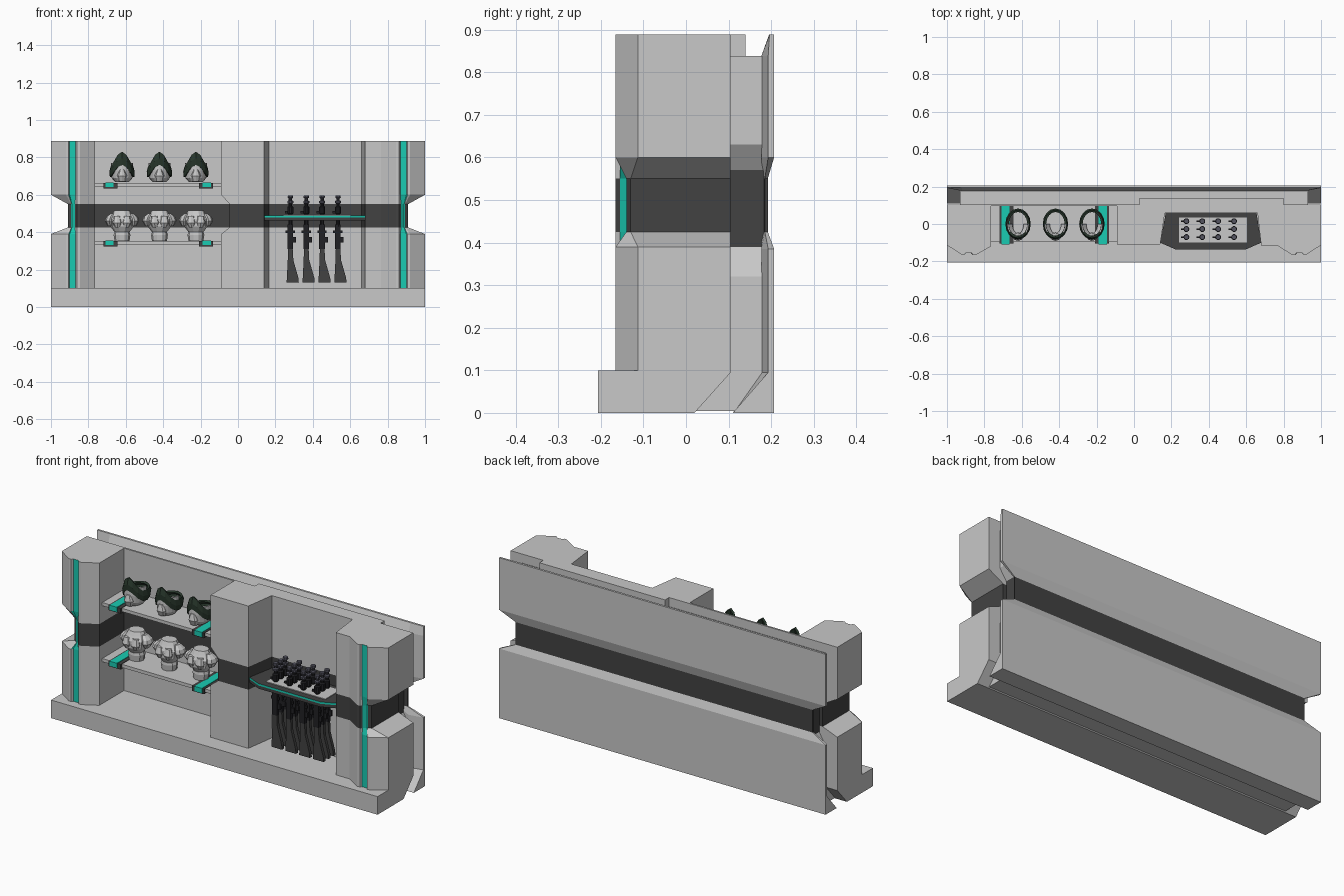
import bpy, bmesh
from math import sin, cos, pi
from mathutils import Vector

if "Cube" in bpy.data.objects:
    bpy.data.objects.remove(bpy.data.objects["Cube"])


def material(name, r, g, b):
    m = bpy.data.materials.new(name)
    m.use_nodes = True
    m.diffuse_color = (r, g, b, 1)
    m.node_tree.nodes["Principled BSDF"].inputs["Base Color"].default_value = (r, g, b, 1)
    return m


GREY = material("light grey panel", .58, .58, .58)
DARK = material("charcoal band", .055, .055, .055)
TEAL = material("teal trim", .01, .6, .45)
GREEN = material("dark green hood", .022, .04, .026)
BLACK = material("gun black", .015, .015, .018)
STEEL = material("blue grey muzzle", .09, .09, .12)


def loft(name, rings, mats, rule=None, wrap=True, cap=True, thick=0):
    """Skin a stack of matching rings; rule(centre, normal) picks the material."""
    bm = bmesh.new()
    rows = [[bm.verts.new(p) for p in ring] for ring in rings]
    n = len(rows[0])
    for a, b in zip(rows, rows[1:]):
        for i in range(n if wrap else n - 1):
            j = (i + 1) % n
            bm.faces.new((a[i], a[j], b[j], b[i]))
    if cap:
        bm.faces.new(rows[0][::-1])
        bm.faces.new(rows[-1])
        bmesh.ops.recalc_face_normals(bm, faces=bm.faces)
    if rule:
        bm.normal_update()
        for f in bm.faces:
            f.material_index = rule(f.calc_center_median(), f.normal)
    me = bpy.data.meshes.new(name)
    bm.to_mesh(me)
    bm.free()
    for m in mats:
        me.materials.append(m)
    ob = bpy.data.objects.new(name, me)
    bpy.context.collection.objects.link(ob)
    if thick:
        mod = ob.modifiers.new("thickness", "SOLIDIFY")
        mod.thickness = thick
    return ob


def flat(points, z):
    return [Vector((x, y, z)) for x, y in points]


def box(name, x0, x1, y0, y1, z0, z1, mat):
    p = [(x0, y0), (x1, y0), (x1, y1), (x0, y1)]
    return loft(name, [flat(p, z0), flat(p, z1)], [mat])


def ellipse(cx, cy, z, rx, ry, n=10):
    return [Vector((cx + rx * cos(2 * pi * i / n), cy + ry * sin(2 * pi * i / n), z)) for i in range(n)]


def lathe(name, profile, mat, x=0, y=0, n=10):
    return loft(name, [ellipse(x, y, z, r, r, n) for r, z in profile], [mat])


def repeat(parts, offsets):
    """Place linked copies of the parts at every offset."""
    for ob in parts:
        for k, off in enumerate(offsets):
            c = ob if k == len(offsets) - 1 else ob.copy()
            if c is not ob:
                bpy.context.collection.objects.link(c)
            c.location = off


def band_rule(low, high):
    return lambda c, n: 1 if low < c.z < high else 0


# Plinth with a sloping rear underside
profile = [(-.207, 0), (.02, 0), (.105, .095), (.105, .1), (-.207, .1)]
loft("plinth", [[Vector((x, y, z)) for y, z in profile] for x in (-1, 1)], [GREY])

# Main body: end pillars, middle pillar and both alcoves in one outline
edge = [(.845, -.165), (.862, -.165), (.868, -.155), (.9, -.155),
        (.906, -.165), (.92, -.165), (1, -.113), (1, .105)]
outline = [(-x, y) for x, y in reversed(edge)]
outline += [(-.765, -.12), (-.765, .095), (-.09, .095), (-.09, -.11), (.14, -.11),
            (.165, .06), (.66, .06), (.68, -.115), (.765, -.115)]
outline += edge + [(.8, .105), (.8, .14), (.03, .14), (.03, .105)]
waist = {1: (.91, -.13), .92: (.893, -.14), .906: (.89, -.14), .9: (.888, -.14), .868: (.872, -.155)}


def pinch(p):
    x, y = p
    if abs(x) in waist:
        wx, wy = waist[abs(x)]
        return (wx if x > 0 else -wx, y if y > 0 else wy)
    return (-.045, y) if x == -.09 else p


def body_rule(c, n):
    if .868 < abs(c.x) < .9 and -.158 < c.y < -.14 and abs(n.z) < .5:
        return 2
    return 1 if .43 < c.z < .545 else 0


narrow = [pinch(p) for p in outline]
levels = [(.1, outline), (.39, outline), (.425, narrow), (.55, narrow), (.6, outline), (.888, outline)]
loft("wall_body", [flat(o, z) for z, o in levels], [GREY, DARK, TEAL], body_rule)


# Core that joins the body to the rear panel
def slab(x, y0, y1):
    return [(-x, y0), (x, y0), (x, y1), (-x, y1)]


core = [(.005, .93, .02, .12), (.095, .93, .1, .19), (.32, .93, .1, .185), (.39, .89, .1, .185),
        (.57, .89, .1, .185), (.63, .93, .1, .185), (.838, .93, .1, .185)]
loft("core", [flat(slab(x, a, b), z) for z, x, a, b in core], [GREY, DARK], band_rule(.4, .56))


# Rear panel with a recessed belt
def panel(x, lip, front, back):
    return [(-x, lip), (-.92 * x, front), (.92 * x, front), (x, lip), (x, back), (-x, back)]


rear = [(0, 1, .11, .11, .207), (.095, 1, .193, .177, .207), (.385, 1, .193, .177, .207),
        (.425, .91, .185, .177, .192), (.55, .91, .185, .177, .192), (.6, 1, .193, .177, .207),
        (.838, 1, .193, .177, .207), (.888, 1, .196, .195, .207)]
loft("rear_panel", [flat(panel(*r[1:]), r[0]) for r in rear], [GREY, DARK], band_rule(.43, .545))

# Display shelves with teal rails
for level, z in (("upper", .66), ("lower", .35)):
    box(level + "_shelf", -.765, -.09, -.095, .096, z - .018, z, GREY)
    for side, s in (("right", -1), ("left", 1)):
        x = -.427 + s * .255
        box(level + "_rail_" + side, x - .037, x + .037, -.105, .096, z - .026, z + .003, DARK)
        a = x + s * .005
        box(level + "_rail_light_" + side, a - .022, a + .022, -.11, .096, z - .02, z + .006, TEAL)

# Helmets: open hood, face mask and breather
N = 16
angles = [2 * pi * i / N for i in range(N)]


def hood_row(t, scale):
    row = []
    for a in angles:
        f = max(0, -sin(a))
        low, high = .695 + .065 * f ** 3 + .025 * max(0, sin(a)), .75 + .08 * f ** 3
        row.append(Vector((.068 * scale * cos(a), .083 * scale * sin(a), low + t * (high - low))))
    return row


hood = loft("helmet_hood", [hood_row(0, .96), hood_row(.5, 1), hood_row(1, .9)], [GREEN],
            cap=False, thick=.012)
front = [pi + pi * i / 10 for i in range(11)]
mask_rows = [(.667, .55, .7), (.69, .85, .86), (.73, .92, .92), (.77, .88, .9)]
mask = loft("helmet_mask", [[Vector((.066 * a * cos(t), .083 * b * sin(t), z)) for t in front]
                            for z, a, b in mask_rows], [GREY], wrap=False, cap=False, thick=.008)
breather = loft("helmet_breather", [ellipse(0, -.062, .672, .02, .016, 8),
                                    ellipse(0, -.07, .7, .027, .02, 8),
                                    ellipse(0, -.072, .735, .012, .01, 8)], [GREY])
spots = [(-.62, 0, 0), (-.42, 0, 0), (-.225, 0, 0)]
repeat([hood, mask, breather], spots)

# Chest armour: torso, shoulder guards and breast plates
torso_rows = [(.353, .04, .038), (.385, .045, .042), (.4, .04, .04), (.43, .062, .058),
              (.47, .068, .06), (.495, .052, .046), (.515, .042, .036)]
armour = [loft("chest_armour", [ellipse(0, 0, z, a, b) for z, a, b in torso_rows], [GREY])]
for side, s in (("right", -1), ("left", 1)):
    armour.append(loft("shoulder_guard_" + side, [
        ellipse(s * .064, 0, .432, .012, .022, 8), ellipse(s * .068, 0, .46, .024, .04, 8),
        ellipse(s * .062, 0, .48, .024, .036, 8), ellipse(s * .05, 0, .5, .01, .02, 8)], [GREY]))
    armour.append(loft("breast_plate_" + side, [
        ellipse(s * .024, -.044, .425, .014, .014, 8), ellipse(s * .026, -.05, .45, .026, .02, 8),
        ellipse(s * .026, -.046, .485, .018, .014, 8)], [GREY]))
repeat(armour, spots)

# Gun rack
rack = [(.17, .06), (.14, -.1), (.22, -.135), (.6, -.135), (.68, -.1), (.655, .06)]
loft("rack_shelf", [flat(rack, .462), flat(rack, .479)], [DARK])
loft("rack_trim", [flat(rack, .479), flat(rack, .49)], [TEAL, DARK], lambda c, n: int(abs(n.z) > .5))
box("rack_plate", .24, .605, -.1, .035, .488, .494, GREY)

# Rifles standing in the rack
stock_profile = [(-.02, .13), (.045, .13), (.043, .155), (.016, .25), (.012, .32), (-.012, .32), (-.014, .25)]
stock = loft("rifle_stock", [[Vector((x, y, z)) for x, z in stock_profile] for y in (-.009, .009)], [DARK])
receiver = box("rifle_receiver", -.016, .014, -.01, .01, .31, .44, BLACK)
bolt = box("rifle_bolt", -.026, .024, -.005, .005, .395, .41, BLACK)
grip = box("rifle_grip", .012, .03, -.006, .006, .345, .375, BLACK)
sight = box("rifle_sight", -.03, -.008, -.004, .004, .5, .512, BLACK)
barrel = lathe("rifle_barrel", [(.011, .43), (.011, .495), (.016, .5), (.016, .535), (.009, .54), (.009, .575)], BLACK)
muzzle = lathe("rifle_muzzle", [(.009, .55), (.016, .556), (.016, .566), (.009, .57), (.009, .58),
                                (.015, .585), (.013, .597)], STEEL)
places = [(x, y, 0) for x in (.28, .365, .45, .535) for y in (.015, -.027, -.07)]
repeat([stock, receiver, bolt, grip, sight, barrel, muzzle], places)
